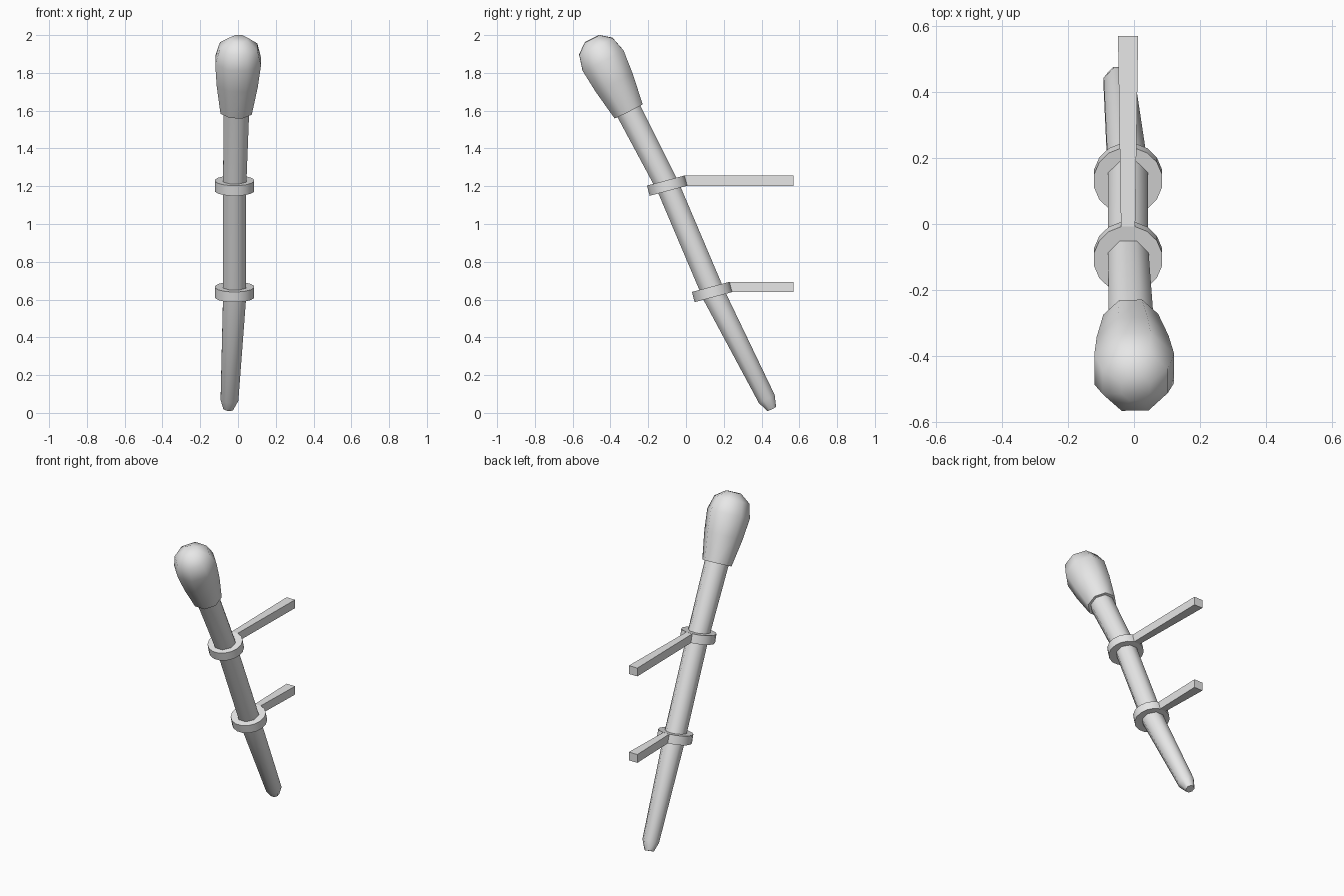
import bpy, bmesh, math
from mathutils import Vector, Matrix

cube = bpy.data.objects.get("Cube")
if cube:
    bpy.data.objects.remove(cube, do_unlink=True)

grey = bpy.data.materials.new("plain_grey")
grey.use_nodes = True
grey.diffuse_color = (0.8, 0.8, 0.8, 1)
grey.node_tree.nodes["Principled BSDF"].inputs["Base Color"].default_value = (0.8, 0.8, 0.8, 1)


def finish(name, bm, angle):
    bmesh.ops.recalc_face_normals(bm, faces=bm.faces)
    mesh = bpy.data.meshes.new(name)
    bm.to_mesh(mesh)
    bm.free()
    mesh.materials.append(grey)
    obj = bpy.data.objects.new(name, mesh)
    bpy.context.collection.objects.link(obj)
    bpy.ops.object.select_all(action='DESELECT')
    obj.select_set(True)
    bpy.context.view_layer.objects.active = obj
    bpy.ops.object.shade_smooth_by_angle(angle=math.radians(angle))
    return obj


def loft(name, stations, sides=8):
    """Closed tube through (centre, half width across flats) stations."""
    bm = bmesh.new()
    pts = [Vector(p) for p, _ in stations]
    rings = []
    for i, (_, half) in enumerate(stations):
        tangent = (pts[min(i + 1, len(pts) - 1)] - pts[max(i - 1, 0)]).normalized()
        u = (Vector((1, 0, 0)) - tangent * tangent.x).normalized()
        v = tangent.cross(u)
        r = half / math.cos(math.pi / sides)
        angles = [(k + 0.5) * math.tau / sides for k in range(sides)]
        rings.append([bm.verts.new(pts[i] + r * (u * math.cos(a) + v * math.sin(a)))
                      for a in angles])
    for a, b in zip(rings, rings[1:]):
        for k in range(sides):
            n = (k + 1) % sides
            bm.faces.new((a[k], a[n], b[n], b[k]))
    bm.faces.new(rings[0])
    bm.faces.new(rings[-1])
    return finish(name, bm, 62)


# Shaft: gently bent, tapering to a blunt foot
loft("shaft", [((-0.052, 0.453, 0.022), 0.026), ((-0.045, 0.427, 0.075), 0.047),
               ((-0.018, 0.150, 0.62), 0.061), ((-0.018, -0.092, 1.19), 0.061),
               ((-0.008, -0.32, 1.63), 0.068)])

# Head: bulb that flares from the top of the shaft
base, axis = Vector((-0.01, -0.304, 1.597)), Vector((0.035, -0.45, 0.893)).normalized()
profile = [(0, 0.083), (0.17, 0.109), (0.3, 0.121), (0.385, 0.099), (0.43, 0.043)]
loft("head", [(base + axis * s, r) for s, r in profile])

# Wall brackets: a tilted collar and a square arm running back from it
TILT = math.radians(15)
COLLAR_R, COLLAR_H, SIDES, WALL = 0.105, 0.056, 16, 0.57


def bracket(name, centre):
    place = Matrix.Translation(centre) @ Matrix.Rotation(TILT, 4, 'X')
    bm = bmesh.new()
    loops = []
    for r, z in ((COLLAR_R, -0.5), (COLLAR_R, 0.5), (0.058, 0.5), (0.058, -0.5)):
        angles = [(k + 0.5) * math.tau / SIDES for k in range(SIDES)]
        loops.append([bm.verts.new(place @ Vector((r * math.cos(a), r * math.sin(a), z * COLLAR_H)))
                      for a in angles])
    for a, b in zip(loops, loops[1:] + loops[:1]):
        for k in range(SIDES):
            n = (k + 1) % SIDES
            bm.faces.new((a[k], a[n], b[n], b[k]))
    finish(name + "_collar", bm, 35)

    # Arm starts on the tilted collar face and widens towards the wall
    bm = bmesh.new()
    bmesh.ops.create_cube(bm, size=1)
    flat = COLLAR_R * math.cos(math.pi / SIDES)
    for v in bm.verts:
        root = place @ Vector((v.co.x * 0.043, flat - 0.002, v.co.z * COLLAR_H))
        v.co = root if v.co.y < 0 else Vector((centre[0] + v.co.x * 0.061, WALL, root.z))
    finish(name + "_arm", bm, 30)


bracket("upper", (-0.018, -0.100, 1.203))
bracket("lower", (-0.018, 0.138, 0.640))
